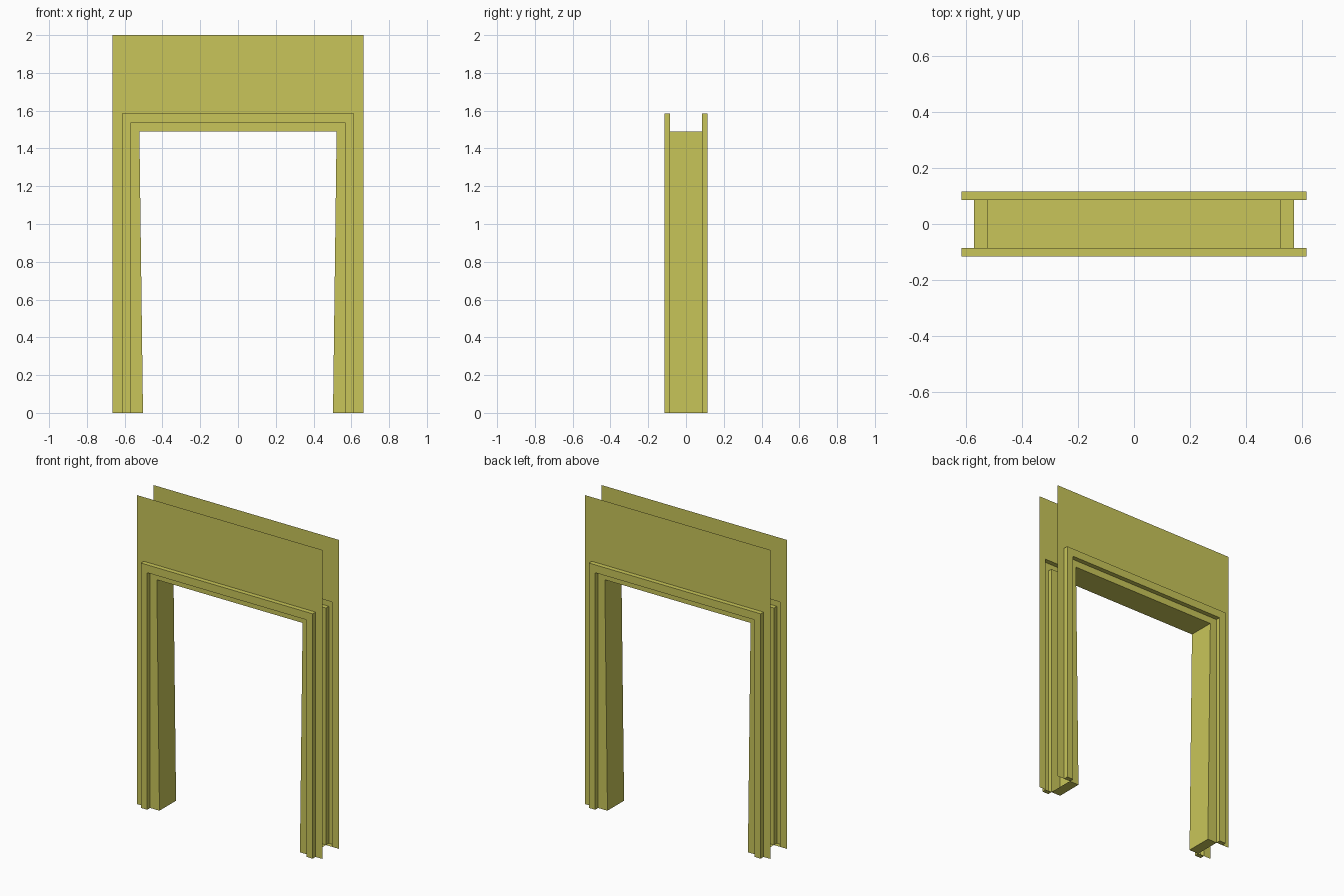
import bpy

if "Cube" in bpy.data.objects:
    bpy.data.objects.remove(bpy.data.objects["Cube"])

# One flat colour
mat = bpy.data.materials.new("mustard_yellow")
mat.diffuse_color = (0.58, 0.56, 0.10, 1)
mat.use_nodes = True
mat.node_tree.nodes["Principled BSDF"].inputs["Base Color"].default_value = mat.diffuse_color

Y_WALL, Y_TRIM = 0.085, 0.115


def arch(x_foot, x_top, z, y):
    """Four points of a door-shaped outline, left foot to right foot."""
    return [(-x_foot, y, 0), (-x_top, y, z), (x_top, y, z), (x_foot, y, 0)]


def build(name, rails, cap=None, flip=False):
    """Skin consecutive arches with quads; cap closes the feet between two rails."""
    verts = [p for rail in rails for p in rail]
    faces = []
    for r in range(len(rails) - 1):
        for i in range(3):
            a = r * 4 + i
            faces.append((a, a + 1, a + 5, a + 4))
    if cap:
        for foot in (0, 3):
            f = [r * 4 + foot for r in range(len(rails))]
            faces.append(tuple(f[::-1] if foot == 0 else f))
    if flip:
        faces = [f[::-1] for f in faces]
    mesh = bpy.data.meshes.new(name)
    mesh.from_pydata(verts, [], faces)
    mesh.materials.append(mat)
    obj = bpy.data.objects.new(name, mesh)
    bpy.context.collection.objects.link(obj)
    return obj


for side, s in (("front", -1), ("back", 1)):
    w, t = s * Y_WALL, s * Y_TRIM
    back = s > 0
    # Thin wall sheet around the opening
    build(side + "_wall", [arch(0.665, 0.665, 2.0, w),
                           arch(0.615, 0.615, 1.585, w)], flip=not back)
    # Raised casing, hollow at the back, closed at the feet
    build(side + "_casing", [arch(0.615, 0.615, 1.585, w),
                             arch(0.615, 0.615, 1.585, t),
                             arch(0.57, 0.57, 1.534, t),
                             arch(0.57, 0.57, 1.534, w)], cap=True, flip=not back)

# Inner jamb lining: front edge, tapered passage, back edge, closed feet
build("jamb_lining", [arch(0.57, 0.57, 1.534, -Y_WALL),
                      arch(0.503, 0.522, 1.49, -Y_WALL),
                      arch(0.503, 0.522, 1.49, Y_WALL),
                      arch(0.57, 0.57, 1.534, Y_WALL)], cap=True, flip=True)
